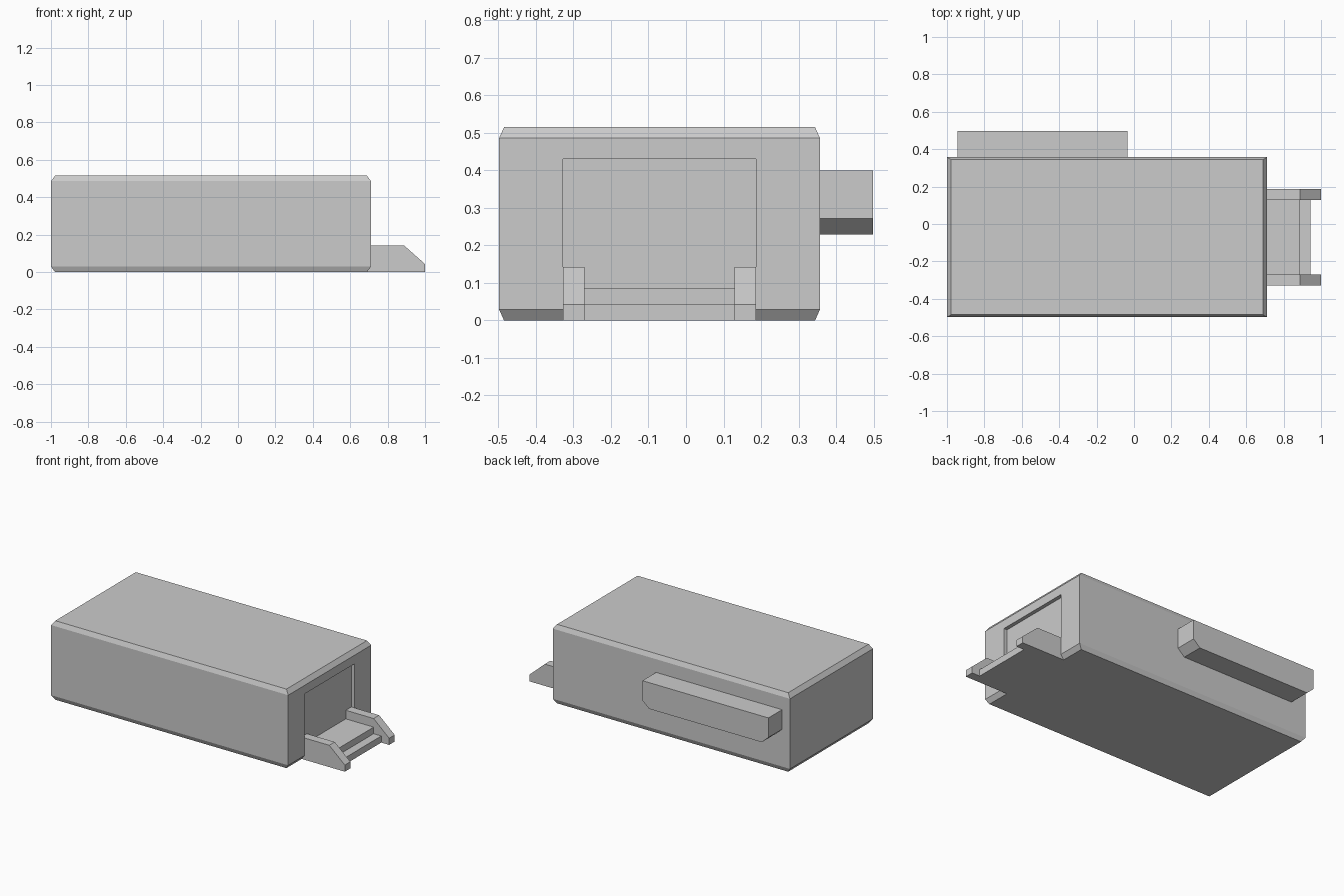
import bpy
import bmesh
from mathutils import Vector

if "Cube" in bpy.data.objects:
    bpy.data.objects.remove(bpy.data.objects["Cube"])


def new_object(name, bm):
    bmesh.ops.recalc_face_normals(bm, faces=bm.faces)
    mesh = bpy.data.meshes.new(name)
    bm.to_mesh(mesh)
    bm.free()
    obj = bpy.data.objects.new(name, mesh)
    bpy.context.collection.objects.link(obj)
    return obj


def prism(name, profile, y0, y1):
    """Extrude an (x, z) outline along y."""
    bm = bmesh.new()
    face = bm.faces.new([bm.verts.new((x, y0, z)) for x, z in profile])
    ext = bmesh.ops.extrude_face_region(bm, geom=[face])
    verts = [v for v in ext["geom"] if isinstance(v, bmesh.types.BMVert)]
    bmesh.ops.translate(bm, verts=verts, vec=Vector((0, y1 - y0, 0)))
    return new_object(name, bm)


def rect(x0, x1, z0, z1):
    return [(x0, z0), (x1, z0), (x1, z1), (x0, z1)]


X0, X1, Y0, Y1, H = -1.0, 0.711, -0.498, 0.357, 0.515
CX, CY, CZ = 0.022, 0.013, 0.029          # bevel of top and bottom rims
DOOR_Y0, DOOR_Y1, DOOR_H = -0.328, 0.186, 0.43
WALL = X1 - 0.024                         # back of the door recess

# Body: stacked rectangular rings, narrower at top and bottom
bm = bmesh.new()
rings = []
for z, inset in ((0, 1), (CZ, 0), (H - CZ, 0), (H, 1)):
    a, b = CX * inset, CY * inset
    corners = [(X0 + a, Y0 + b), (X1 - a, Y0 + b), (X1 - a, Y1 - b), (X0 + a, Y1 - b)]
    rings.append([bm.verts.new((x, y, z)) for x, y in corners])
for low, high in zip(rings, rings[1:]):
    for i in range(4):
        j = (i + 1) % 4
        bm.faces.new((low[i], low[j], high[j], high[i]))
bm.faces.new(rings[0])
bm.faces.new(rings[-1])
body = new_object("body", bm)

# Shallow door recess cut into the end wall
cutter = prism("door_cutter", rect(WALL, X1 + 0.2, -0.1, DOOR_H), DOOR_Y0, DOOR_Y1)
cutter.hide_render = True
mod = body.modifiers.new("door_recess", "BOOLEAN")
mod.operation = "DIFFERENCE"
mod.solver = "EXACT"
mod.object = cutter
bpy.context.view_layer.objects.active = body
bpy.ops.object.modifier_apply(modifier=mod.name)
bpy.data.objects.remove(cutter)

# Entry steps between two sloped side rails
RAIL = 0.057
steps = [(WALL, 0), (0.943, 0), (0.943, 0.043), (0.888, 0.043), (0.888, 0.086), (WALL, 0.086)]
prism("steps", steps, DOOR_Y0 + RAIL, DOOR_Y1 - RAIL)
rail = [(WALL, 0), (1.0, 0), (1.0, 0.043), (0.888, 0.142), (WALL, 0.142)]
prism("rail_left", rail, DOOR_Y0, DOOR_Y0 + RAIL)
prism("rail_right", rail, DOOR_Y1 - RAIL, DOOR_Y1)

# Box mounted on the back wall, lower end corners cut off
BX0, BX1, BZ0, BZ1 = -0.943, -0.034, 0.229, 0.4
box = [(BX0 + 0.048, BZ0), (BX1 - 0.048, BZ0), (BX1, BZ0 + 0.043),
       (BX1, BZ1), (BX0, BZ1), (BX0, BZ0 + 0.043)]
prism("wall_box", box, Y1, 0.498)
